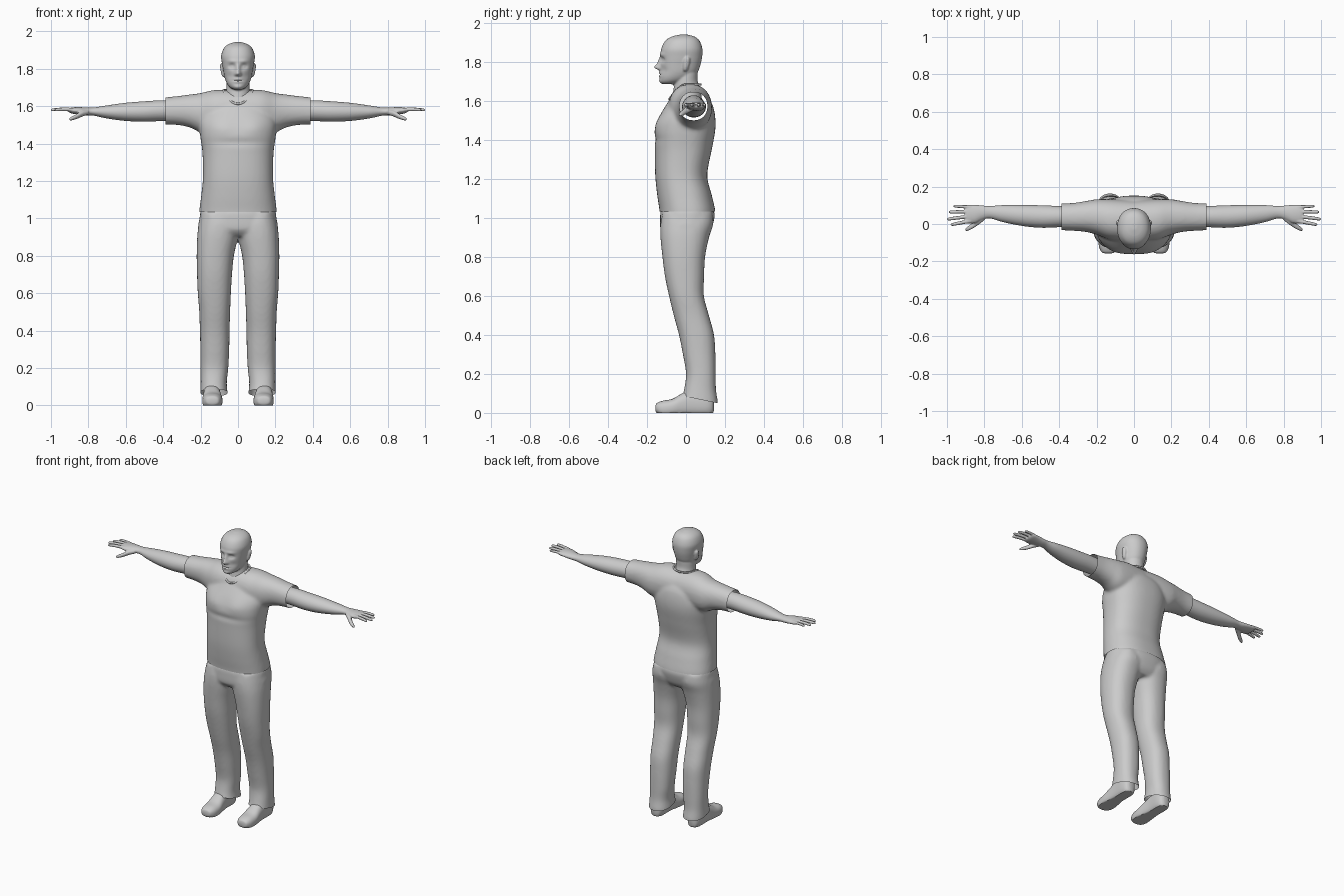
import bpy, bmesh, math
from mathutils import Vector


def spline(rows, steps):
    # Catmull-Rom interpolation through the cross-section stations
    out = []
    for i in range(len(rows) - 1):
        p = [rows[max(0, min(len(rows) - 1, i + k))] for k in (-1, 0, 1, 2)]
        for j in range(steps):
            t = j / steps
            out.append([0.5 * (2 * b + (c - a) * t + (2 * a - 5 * b + 4 * c - d) * t * t
                               + (3 * b - a - 3 * c + d) * t ** 3) for a, b, c, d in zip(*p)])
    return out + [list(rows[-1])]


def loft(bm, axis, rows, p=2.0, sx=1, n=40, steps=5):
    # rows: position on axis, then low/high extents on the other two axes, then slant
    rows = [tuple(r) + (0,) * (6 - len(r)) for r in rows]
    rings = []
    for s, a0, a1, b0, b1, tilt in spline(rows, steps):
        ring = []
        for k in range(n):
            t = 2 * math.pi * k / n
            c, d = math.cos(t), math.sin(t)
            a = (a0 + a1) / 2 + (a1 - a0) / 2 * math.copysign(abs(c) ** (2 / p), c)
            db = (b1 - b0) / 2 * math.copysign(abs(d) ** (2 / p), d)
            b, q = (b0 + b1) / 2 + db, s + tilt * db
            x, y, z = {'X': (q, a, b), 'Y': (a, q, b), 'Z': (a, b, q)}[axis]
            ring.append(bm.verts.new((x * sx, y, z)))
        rings.append(ring)
    faces = [bm.faces.new(rings[0]), bm.faces.new(rings[-1][::-1])]
    for r, q in zip(rings, rings[1:]):
        for k in range(n):
            m = (k + 1) % n
            faces.append(bm.faces.new((r[k], q[k], q[m], r[m])))
    bmesh.ops.recalc_face_normals(bm, faces=faces)


def sym(rows):
    # half-width rows to full rows
    return [(r[0], -r[1], r[1]) + tuple(r[2:]) for r in rows]


def finish(name, bm, voxel=None, smooth=4, bumps=(), cuts=()):
    me = bpy.data.meshes.new(name)
    bm.to_mesh(me)
    bm.free()
    ob = bpy.data.objects.new(name, me)
    bpy.context.collection.objects.link(ob)
    bpy.ops.object.select_all(action='DESELECT')
    bpy.context.view_layer.objects.active = ob
    ob.select_set(True)
    if voxel:
        m = ob.modifiers.new("blend", 'REMESH')
        m.mode, m.voxel_size = 'VOXEL', voxel
        s = ob.modifiers.new("soften", 'SMOOTH')
        s.factor, s.iterations = 0.5, smooth
        for mod in ("blend", "soften"):
            bpy.ops.object.modifier_apply(modifier=mod)
    # forward bumps: x, z, spread x, spread z, amount
    for v in ob.data.vertices:
        if v.co.y < -0.04:
            for x, z, wx, wz, amt in bumps:
                for s in ((1, -1) if x else (1,)):
                    v.co.y -= amt * math.exp(-((v.co.x - s * x) / wx) ** 2 - ((v.co.z - z) / wz) ** 2)
    if cuts:
        bm = bmesh.new()
        bm.from_mesh(ob.data)
        for co, no in cuts:
            bmesh.ops.bisect_plane(bm, geom=bm.verts[:] + bm.edges[:] + bm.faces[:],
                                   plane_co=co, plane_no=Vector(no).normalized(), clear_outer=True)
        bm.to_mesh(ob.data)
        bm.free()
    bpy.ops.object.shade_smooth_by_angle(angle=math.radians(50))
    return ob


# Shirt: torso and two sleeves, with open hem and cuffs
bm = bmesh.new()
loft(bm, 'Z', sym([(1.0, .207, -.135, .15), (1.04, .207, -.136, .15), (1.12, .197, -.148, .132),
                   (1.22, .187, -.158, .109), (1.35, .19, -.16, .132), (1.45, .203, -.16, .15),
                   (1.52, .205, -.137, .15), (1.58, .17, -.103, .137), (1.63, .10, -.07, .105),
                   (1.67, .07, -.04, .085)]), p=2.4, n=56)
for s in (1, -1):
    loft(bm, 'X', [(0, -.09, .125, 1.45, 1.687), (.12, -.085, .132, 1.45, 1.687),
                   (.2, -.057, .132, 1.46, 1.67), (.26, -.042, .122, 1.487, 1.662),
                   (.33, -.036, .112, 1.5, 1.653), (.42, -.032, .11, 1.502, 1.644)], p=2.2, sx=s)
finish("shirt", bm, 0.01, 6, [(.09, 1.49, .06, .045, .008), (0, 1.405, .14, .02, -.006)],
       [((0, 0, 1.035), (0, 0, -1)), ((.387, 0, 0), (1, 0, 0)), ((-.387, 0, 0), (-1, 0, 0))])

# Collar band
pts = []
for k in range(48):
    t = 2 * math.pi * k / 48
    dip = max(0, -math.sin(t)) ** 1.5
    pts.append((.077 * math.cos(t), -.005 + .08 * math.sin(t), 1.686 - .074 * dip))
cu = bpy.data.curves.new("collar", 'CURVE')
cu.dimensions, cu.bevel_depth, cu.bevel_resolution = '3D', 0.006, 2
sp = cu.splines.new('POLY')
sp.points.add(len(pts) - 1)
for q, co in zip(sp.points, pts):
    q.co = (*co, 1)
sp.use_cyclic_u = True
bpy.context.collection.objects.link(bpy.data.objects.new("collar", cu))

# Trousers: pelvis and two legs, hems slanted down to the heel
bm = bmesh.new()
loft(bm, 'Z', sym([(.905, .16, -.10, .10), (.94, .211, -.13, .128), (1.0, .206, -.133, .146),
                   (1.03, .202, -.131, .146), (1.06, .19, -.12, .135)]), p=2.4, n=56)
for s in (1, -1):
    loft(bm, 'Z', [(.02, .055, .202, -.03, .163), (.06, .055, .202, -.025, .163),
                   (.12, .06, .2, -.01, .154), (.2, .052, .2, 0, .153), (.3, .047, .201, -.016, .151),
                   (.4, .045, .204, -.036, .144), (.5, .042, .207, -.063, .118),
                   (.6, .038, .215, -.087, .092), (.7, .032, .219, -.108, .093),
                   (.8, .022, .221, -.121, .098), (.9, .0, .218, -.131, .118),
                   (.97, -.01, .21, -.131, .14), (1.03, .02, .195, -.12, .135)], p=2.3, sx=s)
finish("trousers", bm, 0.01, 5, cuts=[((0, .065, .07), (0, -.21, -1))])

# Shoes with flat soles
for s, side in ((1, "left"), (-1, "right")):
    bm = bmesh.new()
    loft(bm, 'Y', [(-.157, .12, .155, .012, .035), (-.15, .102, .173, 0, .05),
                   (-.12, .087, .187, -.02, .062), (-.07, .083, .191, -.02, .072),
                   (-.02, .09, .187, -.02, .1), (.03, .095, .185, -.02, .12),
                   (.10, .095, .185, -.02, .12), (.132, .105, .175, -.01, .1),
                   (.143, .122, .158, .01, .08)], p=2.4, sx=s)
    for v in bm.verts:
        v.co.z = max(v.co.z, 0)
    finish("shoe_" + side, bm)

# Arms with palm, fingers and thumb
fingers = [(.090, .096, .965, .0085), (.066, .064, .99, .0095), (.042, .026, 1.0, .0095), (.017, -.004, .98, .0095)]
for s, side in ((1, "left"), (-1, "right")):
    bm = bmesh.new()
    loft(bm, 'X', [(.28, -.01, .09, 1.525, 1.625), (.4, -.017, .096, 1.521, 1.631),
                   (.5, -.02, .1, 1.517, 1.626), (.6, -.01, .102, 1.521, 1.618),
                   (.7, .01, .101, 1.534, 1.604), (.77, .03, .096, 1.549, 1.593),
                   (.81, .022, .099, 1.551, 1.593), (.85, .005, .102, 1.555, 1.595),
                   (.89, .004, .102, 1.561, 1.593), (.905, .012, .094, 1.568, 1.588)], sx=s)
    for y0, y1, tip, r in fingers:
        rows = []
        for t, f in ((0, 1.15), (.35, 1.05), (.7, 1.0), (.93, .85), (1, .4)):
            x, y, z = .87 + (tip - .87) * t, y0 + (y1 - y0) * t, 1.579 + .004 * math.sin(3 * t)
            rows.append((x, y - r * f, y + r * f, z - r * f, z + r * f))
        loft(bm, 'X', rows, sx=s, n=14)
    loft(bm, 'X', [(.80, .02, .05, 1.555, 1.58), (.83, -.003, .035, 1.545, 1.577),
                   (.86, -.023, .008, 1.532, 1.56), (.888, -.036, -.012, 1.524, 1.545),
                   (.902, -.036, -.024, 1.525, 1.535)], sx=s, n=16)
    finish("arm_" + side, bm, 0.004, 2)

# Head, neck and ears, with facial features pushed in and out of the front
bm = bmesh.new()
loft(bm, 'Z', sym([(1.688, .02, -.12, -.06), (1.70, .043, -.132, -.01), (1.72, .059, -.135, .03),
                   (1.75, .071, -.133, .06), (1.79, .079, -.132, .075), (1.83, .086, -.131, .083),
                   (1.87, .09, -.127, .084), (1.91, .076, -.107, .07), (1.932, .05, -.074, .045),
                   (1.943, .015, -.03, .005)]), p=2.15, n=56)
loft(bm, 'Z', sym([(1.55, .085, -.08, .085, .4), (1.62, .076, -.078, .075, .5),
                   (1.68, .063, -.065, .06, .4), (1.75, .06, -.055, .06, .1), (1.8, .05, -.05, .05, 0)]))
for s in (1, -1):
    loft(bm, 'Z', [(1.755, .07, .08, -.012, .004), (1.77, .068, .089, -.016, .012),
                   (1.80, .07, .095, -.014, .02), (1.82, .07, .096, -.008, .02),
                   (1.828, .075, .09, 0, .012)], sx=s, n=16)
finish("head", bm, 0.005, 3, [
    (0, 1.775, .014, .014, .026), (0, 1.80, .012, .024, .014), (.012, 1.77, .008, .008, .006),
    (.033, 1.813, .018, .013, -.013), (.033, 1.812, .010, .007, .005), (.03, 1.84, .026, .010, .005),
    (0, 1.745, .022, .007, .006), (0, 1.738, .024, .003, -.005), (0, 1.730, .02, .006, .006),
    (0, 1.702, .022, .011, .005), (.045, 1.76, .02, .02, -.005)])
